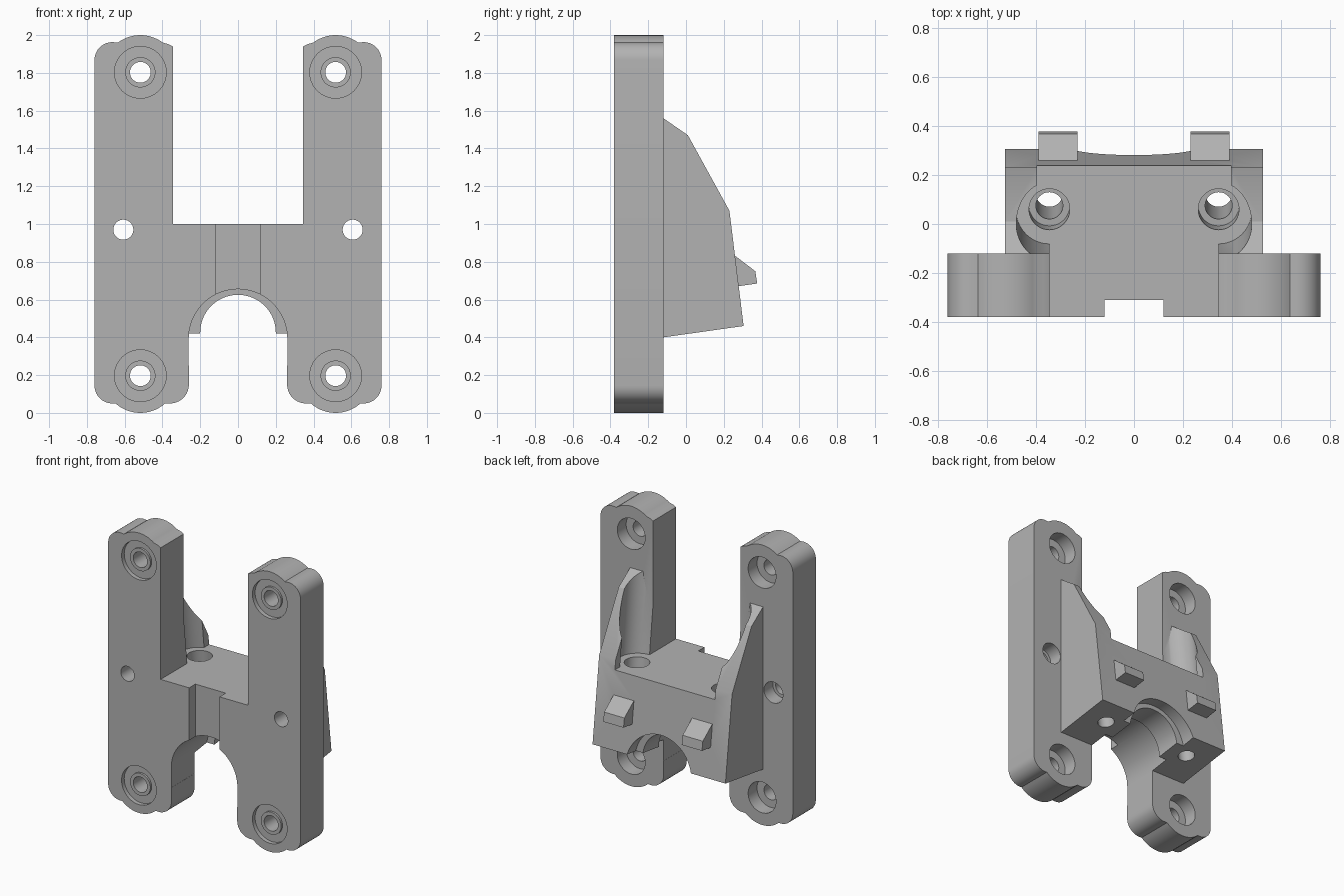
import bpy, bmesh, math
from mathutils import Vector, Matrix

cube = bpy.data.objects.get("Cube")
if cube:
    bpy.data.objects.remove(cube, do_unlink=True)

grey = bpy.data.materials.new("plain_grey")
grey.use_nodes = True
grey.diffuse_color = (0.45, 0.45, 0.45, 1)
grey.node_tree.nodes["Principled BSDF"].inputs["Base Color"].default_value = (0.45, 0.45, 0.45, 1)


def make(name, bm):
    bmesh.ops.recalc_face_normals(bm, faces=bm.faces)
    mesh = bpy.data.meshes.new(name)
    bm.to_mesh(mesh)
    bm.free()
    mesh.materials.append(grey)
    ob = bpy.data.objects.new(name, mesh)
    bpy.context.collection.objects.link(ob)
    return ob


def extrude(name, points, axis, a, b):
    """Prism from a side (y, z) or front (x, z) profile."""
    bm = bmesh.new()
    place = (lambda p, t: (t, p[0], p[1])) if axis == "x" else (lambda p, t: (p[0], t, p[1]))
    face = bm.faces.new([bm.verts.new(place(p, a)) for p in points])
    moved = bmesh.ops.extrude_face_region(bm, geom=[face])["geom"]
    shift = Vector(place((0, 0), b - a))
    bmesh.ops.translate(bm, vec=shift, verts=[v for v in moved if isinstance(v, bmesh.types.BMVert)])
    return make(name, bm)


def rod(start, end, r, sides=48):
    start, end = Vector(start), Vector(end)
    turn = (end - start).to_track_quat("Z", "Y").to_matrix().to_4x4()
    bm = bmesh.new()
    bmesh.ops.create_cone(bm, cap_ends=True, segments=sides, radius1=r, radius2=r,
                          depth=(end - start).length,
                          matrix=Matrix.Translation((start + end) / 2) @ turn)
    return make("rod", bm)


def combine(target, other, operation="DIFFERENCE"):
    mod = target.modifiers.new("combine", "BOOLEAN")
    mod.operation, mod.object, mod.solver = operation, other, "EXACT"
    bpy.context.view_layer.objects.active = target
    bpy.ops.object.modifier_apply(modifier=mod.name)
    bpy.data.objects.remove(other, do_unlink=True)


def arc(cx, cz, r, start, end, n=10):
    angles = [math.radians(start + (end - start) * i / n) for i in range(n + 1)]
    return [(cx + r * math.cos(t), cz + r * math.sin(t)) for t in angles]


def arch(r, centre, y0, y1):
    return extrude("arch", [(-r, 0.25), (r, 0.25)] + arc(0, centre, r, 0, 180, 40), "y", y0, y1)


FRONT, BACK = -0.38, -0.12
SCREW_X, SCREW_LOW, SCREW_HIGH = 0.517, 0.197, 1.803
LEAN = Vector((0, -0.115, 1))  # slope shared by the back face and the rod bores

# Front plate outline, one half mirrored to the other
half = [(0, 0.3), (0.26, 0.3)]
half += arc(0.36, 0.15, 0.1, 180, 270)
half += arc(SCREW_X, SCREW_LOW, 0.197, 228, 312, 14)
half += arc(0.665, 0.145, 0.095, 270, 360)
half += arc(0.665, 1.868, 0.095, 0, 90)
half += arc(SCREW_X, SCREW_HIGH, 0.197, 53, 127, 14)
half += [(0.37, 1.953), (0.345, 1.94), (0.3, 1.91), (0.3, 1.2), (0, 1.2)]
outline = half + [(-x, z) for x, z in reversed(half[1:-1])]
body = extrude("mount_body", outline, "y", FRONT, BACK)

# Rear block with side walls, hollowed parallel to its leaning back
block = extrude("rear_block", [(-0.2, 0.389), (BACK, 0.4), (0.305, 0.46), (0.23, 1.07),
                               (0.01, 1.47), (BACK, 1.56), (-0.2, 1.56)], "x", -0.525, 0.525)
combine(block, extrude("hollow", [(0.055, 1), (0.6, 1), (0.6, 1.8), (-0.037, 1.8)], "x", -0.395, 0.395))
for side in (-1, 1):
    seat = Vector((side * 0.345, 0.055, 1))
    # flat floor at z = 1 under the leaning scoop
    scoop = rod(seat - LEAN * 0.2, seat + LEAN * 0.8, 0.135, 64)
    combine(scoop, extrude("floor", [(-1, 0), (1, 0), (1, 1), (-1, 1)], "x", -1, 1))
    combine(block, scoop)
combine(body, block, "UNION")

# Wedge tabs on the back face
for side in (-1, 1):
    tab = extrude("tab", [(0.2, 0.875), (0.262, 0.83), (0.367, 0.75), (0.377, 0.685), (0.2, 0.66)],
                  "x", side * 0.23, side * 0.39)
    combine(body, tab, "UNION")

# Upper slot, front groove and stepped arch
combine(body, extrude("slot", [(-0.345, 1), (0.345, 1), (0.345, 2.2), (-0.345, 2.2)], "y", -0.6, 0.6))
combine(body, extrude("groove", [(-0.12, 0.45), (0.12, 0.45), (0.12, 1.1), (-0.12, 1.1)], "y", -0.6, -0.31))
for r, centre, y0, y1 in ((0.2, 0.425, -0.6, 0.6), (0.261, 0.394, -0.6, 0.02), (0.261, 0.394, 0.2, 0.6)):
    combine(body, arch(r, centre, y0, y1))

for side in (-1, 1):
    # Leaning rod bores with counterbores
    seat = Vector((side * 0.345, 0.06, 1))
    combine(body, rod(seat + LEAN * 0.1, seat - LEAN * 0.13, 0.083))
    combine(body, rod(seat + LEAN * 0.1, seat - LEAN * 0.8, 0.055))
    # Small side holes, wider at the back
    x = side * 0.607
    combine(body, rod((x, -0.6, 0.97), (x, 0, 0.97), 0.053))
    combine(body, rod((x, -0.22, 0.97), (x, 0, 0.97), 0.075))
    # Corner screw holes: ringed recess in front, deep recess behind
    x = side * SCREW_X
    for z in (SCREW_LOW, SCREW_HIGH):
        combine(body, rod((x, -0.6, z), (x, FRONT + 0.03, z), 0.137))
        combine(body, rod((x, FRONT + 0.015, z), (x, FRONT + 0.06, z), 0.08), "UNION")
        combine(body, rod((x, -0.22, z), (x, 0, z), 0.11))
        combine(body, rod((x, -0.6, z), (x, 0.2, z), 0.055))

bpy.ops.object.select_all(action="DESELECT")
body.select_set(True)
bpy.context.view_layer.objects.active = body
bpy.ops.object.shade_smooth_by_angle(angle=math.radians(25))
